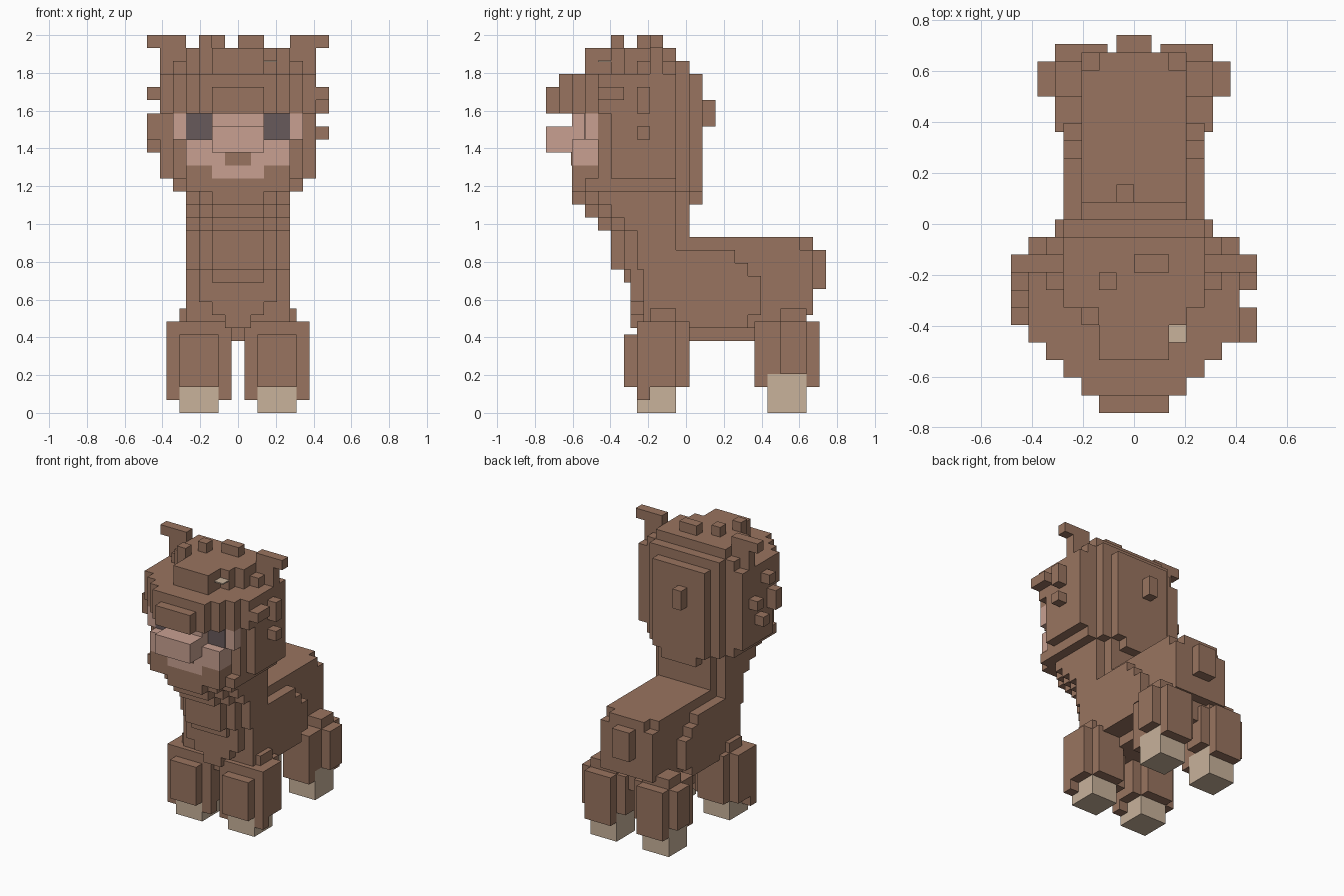
import bpy, bmesh, math
from itertools import product
from mathutils import Vector

if "Cube" in bpy.data.objects:
    bpy.data.objects.remove(bpy.data.objects["Cube"])

U = 2 / 29          # size of one block
Y0 = -10.75         # block row 0 starts at the front of the muzzle


def material(name, rgb):
    m = bpy.data.materials.new(name)
    m.diffuse_color = (*rgb, 1)
    m.use_nodes = True
    m.node_tree.nodes["Principled BSDF"].inputs["Base Color"].default_value = m.diffuse_color
    return m


BROWN = material("brown_wool", (0.318, 0.175, 0.116))
PINK = material("pink_face", (0.578, 0.352, 0.283))
TAN = material("tan_hoof", (0.578, 0.445, 0.328))
DARK = material("dark_eye", (0.136, 0.102, 0.104))


def finish(name, bm, mat):
    me = bpy.data.meshes.new(name)
    bm.to_mesh(me)
    bm.free()
    me.materials.append(mat)
    ob = bpy.data.objects.new(name, me)
    bpy.context.collection.objects.link(ob)


def box(x, y, z):
    """Blocks inside three (start, end) ranges."""
    return set(product(range(*x), range(*y), range(*z)))


def mirror(cells):
    return cells | {(-1 - x, y, z) for x, y, z in cells}


def profile(half_width, rows, levels):
    """Symmetric blocks from a rule giving the half width at each row and level."""
    return {(x, y, z) for y in range(*rows) for z in range(*levels)
            for x in range(-half_width(y, z), half_width(y, z))}


def skin(name, mat, cells, shift=(0, 0, 0)):
    """Mesh the outer faces of a set of blocks."""
    bm = bmesh.new()
    verts = {}

    def vert(p):
        if p not in verts:
            x, y, z = (p[a] + shift[a] for a in range(3))
            verts[p] = bm.verts.new((x * U, (y + Y0) * U, z * U))
        return verts[p]

    for c in sorted(cells):
        for a, side in product(range(3), (0, 1)):
            near = list(c)
            near[a] += 2 * side - 1
            if tuple(near) in cells:
                continue
            ring = []
            for d1, d2 in ((0, 0), (1, 0), (1, 1), (0, 1)):
                p = list(c)
                p[a] += side
                p[(a + 1) % 3] += d1
                p[(a + 2) % 3] += d2
                ring.append(vert(tuple(p)))
            bm.faces.new(ring if side else ring[::-1])
    bmesh.ops.dissolve_limit(bm, angle_limit=math.radians(1), verts=bm.verts[:], edges=bm.edges[:])
    finish(name, bm, mat)


def plate(name, mat, centre, size):
    """Thin coloured plate, measured in blocks."""
    bm = bmesh.new()
    bmesh.ops.create_cube(bm, size=1)
    for v in bm.verts:
        v.co = Vector((centre[i] + (Y0 if i == 1 else 0) + v.co[i] * size[i]) * U for i in range(3))
    finish(name, bm, mat)


# Body: rounded chest and rump, raised side wool with a stepped rear edge
def body_width(row, level):
    if row == 0:
        return min(3, level) if level < 7 else 0
    if row == 13:
        return 0 if level < 2 else 2 if level == 7 else 3
    if 1 <= level <= 6 and row + max(0, abs(level - 3) - 1) <= 9:
        return 4
    return 2 if level == 0 else 3


skin("body", BROWN, profile(body_width, (0, 14), (0, 8)), (0, 6.5, 5.5))
skin("tail", BROWN, box((-1, 1), (0, 1), (0, 3)), (0, 21 - .5, 9.5))


# Legs: square core on a hoof, with a wool pad on each of the four sides
def leg(label, y, hoof, top_y, pad_top, side_y):
    for side, x in (("left", -4.5), ("right", 1.5)):
        at = (x, y, 0)
        wool = box((0, 3), (0, 3), (hoof, 7)) | box((0, 3), (top_y, 3), (7, 8))
        wool |= box((0, 3), (-1, 0), (2, pad_top)) | box((0, 3), (3, 4), (2, 7))
        wool |= box((-1, 0), (side_y, 3), (hoof, 7)) | box((3, 4), (side_y, 3), (hoof, 7))
        if label == "front":                       # hanging locks beside the hoof
            wool |= {(-1, 0, 1), (3, 0, 1)}
        skin(f"{label}_{side}_leg", BROWN, wool, at)
        skin(f"{label}_{side}_hoof", TAN, box((0, 3), (0, 3), (0, hoof)), at)


leg("front", 7, 2, 1, 6, 0)
leg("back", 17, 3, 1, 7, 1)


# Head and neck: neck wool steps forward to the chin, cheeks, crown and fringe
def neck_width(row, level):
    front = max(2, min(5, 18 - level), 16 - level)
    if row < front:
        return 0
    if row >= 10:
        return 3 if row == 10 else 2 * (level == 16)
    return min(4, row - front + 2)


def head_width(row, level):
    if row >= 10:                                  # flat back of the head
        return 4 if row == 10 and level < 27 else 3 if row == 11 and level < 26 else 0
    if level >= 26:                                # rounded crown
        return min(max(2, row - 2), 31 - level) if row >= 3 else 0
    if level >= 23:                                # stepped fringe
        return min(6, row + 2) if row or level < 25 else 0
    if level == 17:                                # chin
        return min(5, row + 2) if row >= 2 else 0
    return min(6, row + 1) if row >= 4 else 0      # cheeks beside the face


beard = mirror(box((2, 4), (2, 4), (18, 19)))
skin("neck", BROWN, profile(neck_width, (2, 12), (9, 17)))
skin("head", BROWN, profile(head_width, (0, 12), (17, 28)) | beard)
skin("ears", BROWN, mirror(box((4, 6), (8, 9), (25, 28)) | box((4, 7), (8, 9), (28, 29))))

# Loose wool tufts on crown, back and both sides of the head
tufts = {(-3, 5, 28), (-2, 7, 28), (0, 8, 28), (1, 8, 28)}
tufts |= box((-1, 0), (12, 13), (22, 24))
tufts |= {(6, 4, 24), (6, 5, 24), (6, 7, 24), (6, 7, 23), (6, 7, 21)}
tufts |= {(-7, 5, 21), (-7, 5, 22), (-7, 7, 20), (-7, 6, 24), (-7, 8, 22)}
skin("wool_tufts", BROWN, tufts)

# Face, muzzle, mouth and eyes
face = box((0, 5), (3, 5), (21, 23)) | box((0, 4), (2, 4), (19, 21)) | box((0, 2), (2, 4), (18, 23))
skin("face", PINK, mirror(face))
skin("muzzle", PINK, box((-2, 2), (0, 2), (20, 22)))
plate("mouth", BROWN, (0, 2, 19.5), (2, 0.12, 1))
for side, label in ((-1, "left"), (1, "right")):
    plate(label + "_eye", DARK, (side * 3, 3, 22), (2, 0.12, 2))

# Small pale patch on the crown
plate("crown_patch", TAN, (2.5, 4.5, 27), (1, 1, 0.12))
